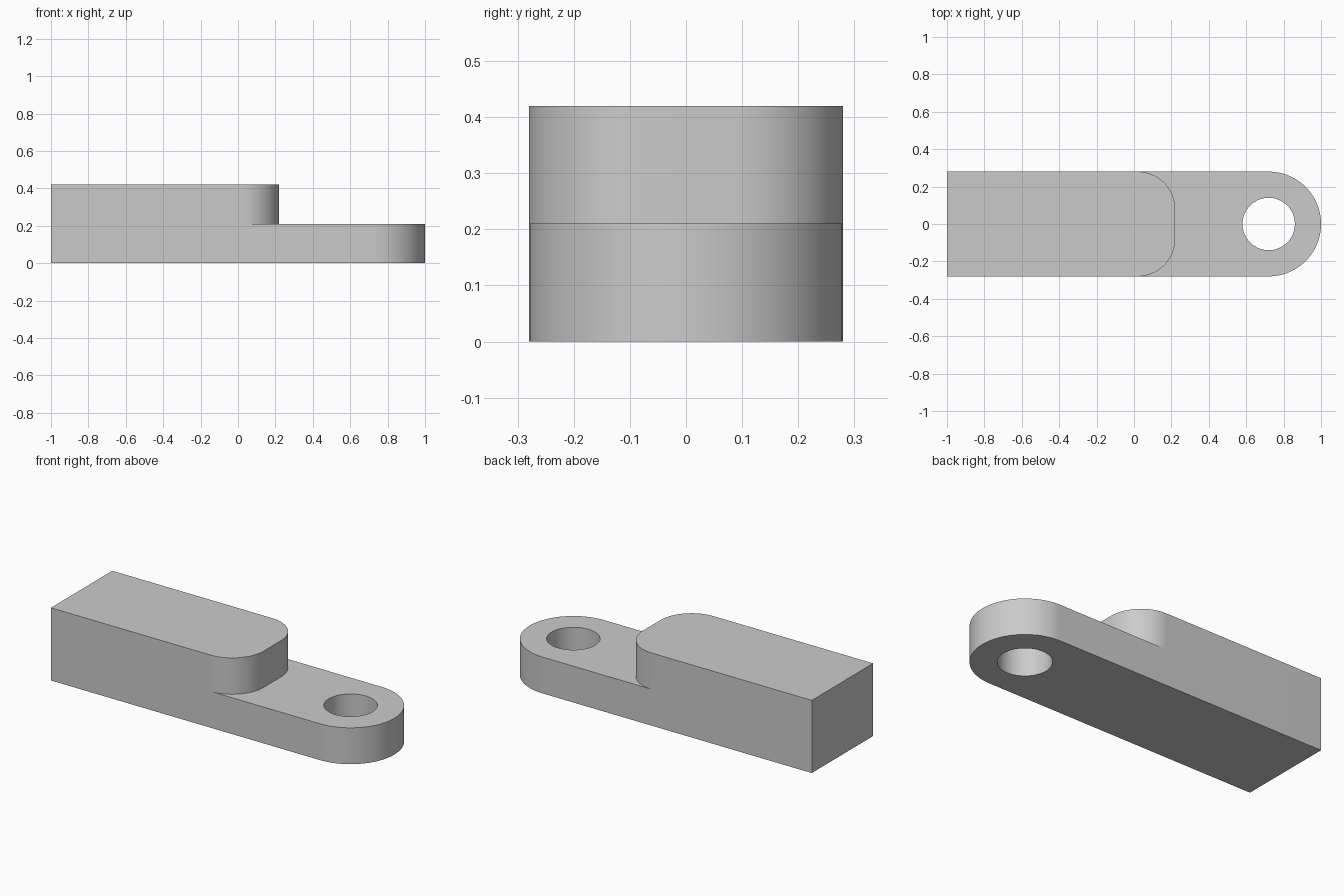
import bpy
import bmesh
from math import cos, sin, pi

cube = bpy.data.objects.get("Cube")
if cube:
    bpy.data.objects.remove(cube, do_unlink=True)

HALF_WIDTH = 0.28
HEIGHT = 0.42
STEP = 0.21
EYE_X = 0.72
HOLE_RADIUS = 0.14
NOSE_X = 0.22
NOSE_RADIUS = 0.2


def arc(cx, cy, radius, start, end, steps):
    """Points along a circular arc."""
    return [(cx + radius * cos(start + (end - start) * i / steps),
             cy + radius * sin(start + (end - start) * i / steps))
            for i in range(steps + 1)]


def prism(name, outline, bottom, top):
    """Extrude a counter-clockwise outline between two heights."""
    bm = bmesh.new()
    face = bm.faces.new([bm.verts.new((x, y, bottom)) for x, y in outline])
    new = bmesh.ops.extrude_face_region(bm, geom=[face])["geom"]
    verts = [v for v in new if isinstance(v, bmesh.types.BMVert)]
    bmesh.ops.translate(bm, verts=verts, vec=(0, 0, top - bottom))
    bmesh.ops.recalc_face_normals(bm, faces=bm.faces)
    mesh = bpy.data.meshes.new(name)
    bm.to_mesh(mesh)
    bm.free()
    obj = bpy.data.objects.new(name, mesh)
    bpy.context.collection.objects.link(obj)
    return obj


def cut(target, cutter):
    """Subtract a cutter and discard it."""
    cutter.hide_render = True
    bpy.context.view_layer.objects.active = target
    mod = target.modifiers.new("Cut", "BOOLEAN")
    mod.operation = "DIFFERENCE"
    mod.solver = "EXACT"
    mod.object = cutter
    bpy.ops.object.modifier_apply(modifier=mod.name)
    bpy.data.objects.remove(cutter, do_unlink=True)


grey = bpy.data.materials.new("Plain grey")
grey.use_nodes = True
grey.diffuse_color = (0.6, 0.6, 0.6, 1)
grey.node_tree.nodes["Principled BSDF"].inputs["Base Color"].default_value = (0.6, 0.6, 0.6, 1)

# Bar with a square back and a full round end
outline = [(-1, HALF_WIDTH), (-1, -HALF_WIDTH)]
outline += arc(EYE_X, 0, HALF_WIDTH, -pi / 2, pi / 2, 48)
bar = prism("stepped_link_bar", outline, 0, HEIGHT)
bar.data.materials.append(grey)

# Step above the tongue, leaving a rounded nose on the block
cx, cy = NOSE_X - NOSE_RADIUS, HALF_WIDTH - NOSE_RADIUS
step = [(cx, -0.5), (1.2, -0.5), (1.2, 0.5), (cx, 0.5)]
step += arc(cx, cy, NOSE_RADIUS, pi / 2, 0, 24)
step += arc(cx, -cy, NOSE_RADIUS, 0, -pi / 2, 24)
cut(bar, prism("step_cutter", step, STEP, HEIGHT + 0.1))

# Pin hole through the tongue
hole = arc(EYE_X, 0, HOLE_RADIUS, 0, 2 * pi, 64)[:-1]
cut(bar, prism("hole_cutter", hole, -0.1, HEIGHT + 0.1))

# Smooth curved walls, crisp edges
bpy.ops.object.select_all(action="DESELECT")
bar.select_set(True)
bpy.context.view_layer.objects.active = bar
bpy.ops.object.shade_smooth_by_angle(angle=pi / 6)
